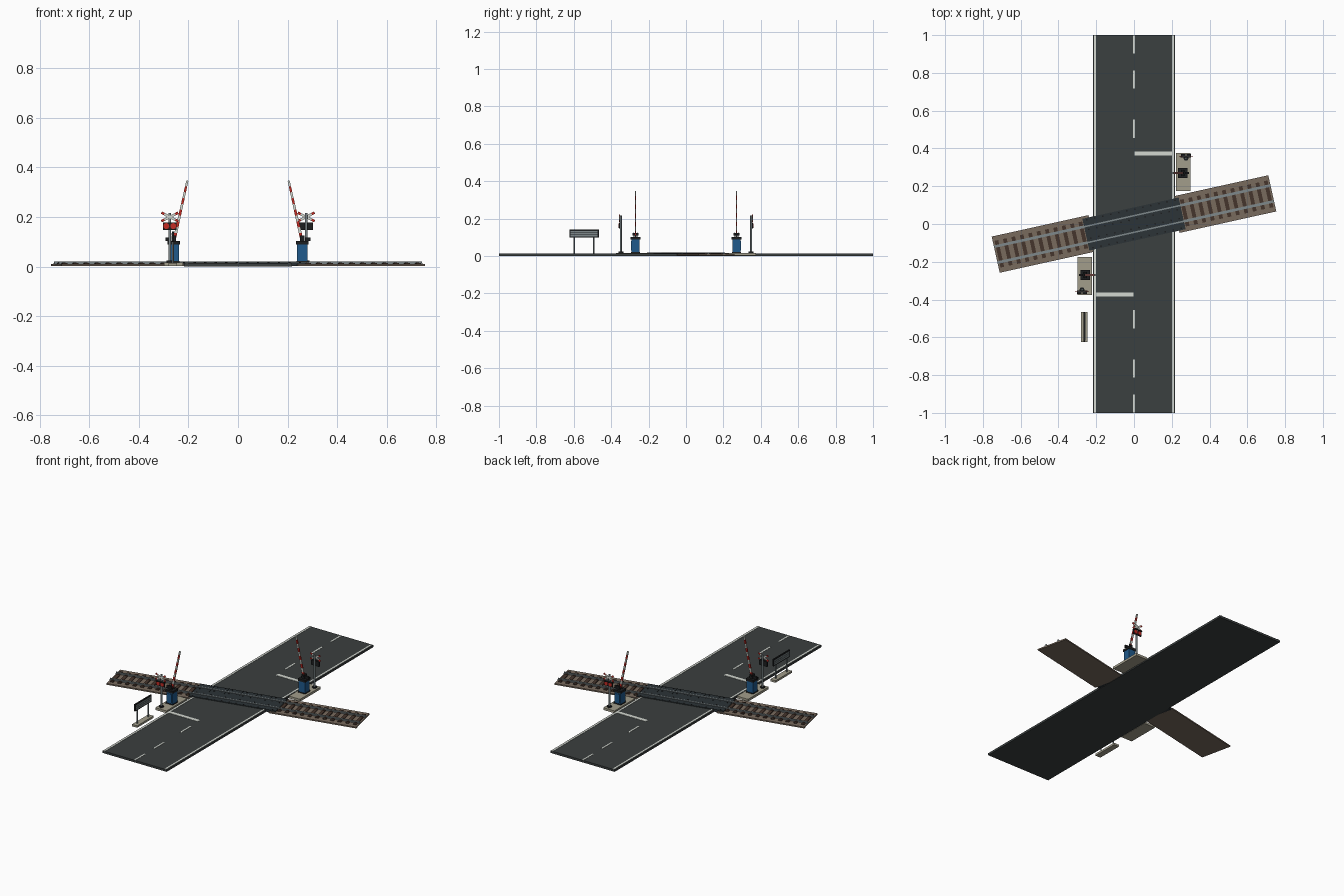
import bpy, bmesh
from math import pi, radians
from mathutils import Matrix, Vector

cube = bpy.data.objects.get("Cube")
if cube:
    bpy.data.objects.remove(cube)


def material(name, *rgb):
    m = bpy.data.materials.new(name)
    m.use_nodes = True
    m.diffuse_color = (*rgb, 1)
    m.node_tree.nodes["Principled BSDF"].inputs["Base Color"].default_value = (*rgb, 1)
    return m


ASPHALT = material("asphalt", .043, .05, .05)
WHITE = material("white paint", .66, .69, .64)
GRAVEL = material("gravel brown", .19, .145, .11)
TIMBER = material("timber brown", .06, .035, .025)
STEEL = material("steel grey", .21, .25, .26)
SLATE = material("slate panel", .025, .033, .038)
CONCRETE = material("concrete", .36, .34, .26)
BLUE = material("cabinet blue", .014, .1, .26)
RED = material("signal red", .55, .025, .018)
BLACK = material("dark metal", .012, .013, .014)

IDENT = Matrix.Identity(4)
TRACK = Matrix.Rotation(radians(12.5), 4, 'Z')


def finish(name, bm, mats):
    me = bpy.data.meshes.new(name)
    bm.to_mesh(me)
    bm.free()
    for m in mats:
        me.materials.append(m)
    ob = bpy.data.objects.new(name, me)
    bpy.context.collection.objects.link(ob)
    return ob


def boxes(name, mats, parts, frame=IDENT):
    """Boxes given as (centre, size, material index, local rotation)."""
    bm = bmesh.new()
    for centre, size, *rest in parts:
        index = rest[0] if rest else 0
        turn = rest[1] if len(rest) > 1 else IDENT
        m = frame @ Matrix.Translation(centre) @ turn @ Matrix.Diagonal((*size, 1))
        made = bmesh.ops.create_cube(bm, size=1, matrix=m)
        for f in {f for v in made["verts"] for f in v.link_faces}:
            f.material_index = index
    return finish(name, bm, mats)


def rods(name, mat, parts, frame=IDENT, sides=12):
    """Cylinders given as (start, end, radius)."""
    bm = bmesh.new()
    for a, b, r in parts:
        a, b = Vector(a), Vector(b)
        turn = (b - a).to_track_quat('Z', 'Y').to_matrix().to_4x4()
        m = frame @ Matrix.Translation((a + b) / 2) @ turn
        bmesh.ops.create_cone(bm, cap_ends=True, segments=sides, radius1=r,
                              radius2=r, depth=(b - a).length, matrix=m)
    for f in bm.faces:
        f.smooth = len(f.verts) == 4
    for e in bm.edges:
        e.smooth = all(f.smooth for f in e.link_faces)
    return finish(name, bm, [mat])


# Road slab and painted markings
boxes("road", [ASPHALT], [((0, 0, .0065), (.434, 2, .013))])
boxes("edge_lines", [WHITE], [((s * .207, 0, .0135), (.011, 2, .002)) for s in (-1, 1)])
boxes("centre_dashes", [WHITE],
      [((0, s * y, .0135), (.01, .097, .002)) for y in (.95, .765, .505) for s in (-1, 1)])
boxes("stop_lines", [WHITE],
      [((s * .108, s * .373, .0138), (.21, .022, .002)) for s in (-1, 1)])

# Track: ballast, sleepers, clips, rails
boxes("ballast", [GRAVEL],
      [((s * .4875, 0, .006), (.525, .196, .008)) for s in (-1, 1)], TRACK)
spots = [s * (.275 + i * .0455) for i in range(11) for s in (-1, 1)]
boxes("sleepers", [TIMBER], [((u, 0, .0115), (.02, .145, .005)) for u in spots], TRACK)
RAIL = .043
rails = []
for s in (-1, 1):
    rails += [((0, s * RAIL, .0125), (1.5, .014, .005)),
              ((0, s * RAIL, .0155), (1.5, .004, .004)),
              ((0, s * RAIL, .0185), (1.5, .008, .003))]
boxes("rails", [STEEL], rails, TRACK)
boxes("rail_clips", [TIMBER],
      [((u, s * RAIL + d, .015), (.011, .008, .004))
       for u in spots for s in (-1, 1) for d in (-.011, .011)], TRACK)

# Crossing deck panels between and beside the rails, with bolts
deck = []
for i in range(6):
    u = (i - 2.5) * .087
    deck += [((u, 0, .0105), (.085, .068, .013))]
    deck += [((u, s * .069, .0105), (.085, .034, .013)) for s in (-1, 1)]
boxes("crossing_deck", [SLATE], deck, TRACK)
boxes("deck_base", [SLATE], [((0, 0, .009), (.522, .172, .013))], TRACK)
rods("deck_bolts", BLACK,
     [(((i - 5.5) * .0435, v, .0165), ((i - 5.5) * .0435, v, .018), .0045)
      for i in range(12) for v in (-.076, -.024, .024, .076)], TRACK, 8)


def crossing_post(side, frame):
    """Plinth, barrier and warning signal; local front of the signal is +y."""
    def bx(name, mats, parts):
        boxes(f"{side}_{name}", mats, parts, frame)

    def rd(name, mat, parts, sides=12):
        rods(f"{side}_{name}", mat, parts, frame, sides)

    bx("plinth", [CONCRETE], [((.26, .275, .01), (.076, .2, .014))])

    # Barrier cabinet
    cx, cy = .259, .27
    bx("cabinet", [BLUE, BLACK], [((cx, cy, .054), (.043, .045, .07)),
                                  ((cx, cy, .019), (.048, .05, .006), 1),
                                  ((cx, cy, .095), (.05, .052, .014), 1),
                                  ((cx, cy + .0235, .055), (.032, .002, .05))])
    bx("pivot_bracket", [BLACK], [((cx, cy + s * .01, .113), (.02, .004, .026))
                                  for s in (-1, 1)])
    rd("pivot_axle", BLACK, [((cx, cy - .015, .116), (cx, cy + .015, .116), .007)])

    # Striped barrier arm leaning over the road
    lean = Matrix.Rotation(radians(-12.5), 4, 'Z')
    lean = Matrix.Rotation(radians(-12.5), 4, 'Y')
    pivot = Vector((cx - .003, cy, .112))
    n, length = 10, .24
    step = length / n
    stripes = [(pivot + lean @ Vector((0, 0, (i + .5) * step)),
                (.012 - i * .0004, .008, step), (i + 1) % 2, lean) for i in range(n)]
    bx("barrier_arm", [WHITE, RED], stripes)
    bx("counterweight", [BLACK], [((cx + .022, cy, .11), (.022, .012, .014))])

    # Signal mast, crossed boards and twin lamps
    mx, my = .275, .348
    rd("mast_foot", BLACK, [((mx, my, .015), (mx, my, .024), .013)])
    rd("mast", STEEL, [((mx, my, .02), (mx, my, .216), .0055)])
    boards = []
    for k, s in enumerate((-1, 1)):
        turn = Matrix.Rotation(s * radians(27), 4, 'Y')
        c = Vector((mx, my + .007 + k * .002, .2))
        boards.append((c, (.05, .002, .01), 0, turn))
        boards += [(c + turn @ Vector((e * .031, 0, 0)), (.014, .002, .01), 1, turn)
                   for e in (-1, 1)]
    bx("crossed_boards", [WHITE, RED], boards)
    bx("lamp_board", [BLACK], [((mx, my + .008, .163), (.056, .006, .03))])
    lamps = [mx + s * .014 for s in (-1, 1)]
    rd("lamp_lenses", RED, [((x, my + .011, .163), (x, my + .014, .163), .012)
                            for x in lamps], 16)
    bx("lamp_hoods", [BLACK], [((x, my + .016, .177), (.024, .012, .002)) for x in lamps])


crossing_post("left", IDENT)
crossing_post("right", Matrix.Rotation(pi, 4, 'Z'))

# Roadside notice board with plain pale strips
bx, by = -.263, -.545
boxes("board_plinth", [CONCRETE], [((bx, by, .009), (.035, .16, .012))])
rods("board_posts", STEEL,
     [((bx, by + s * .053, .012), (bx, by + s * .053, .104), .004) for s in (-1, 1)])
boxes("notice_board", [BLACK], [((bx, by, .12), (.008, .158, .042))])
strips = []
for s in (-1, 1):
    x = bx + s * .0045
    strips += [((x, by, .12 + r * .0105), (.002, .146, .0075)) for r in (-1, 0, 1)]
boxes("board_strips", [STEEL], strips)
